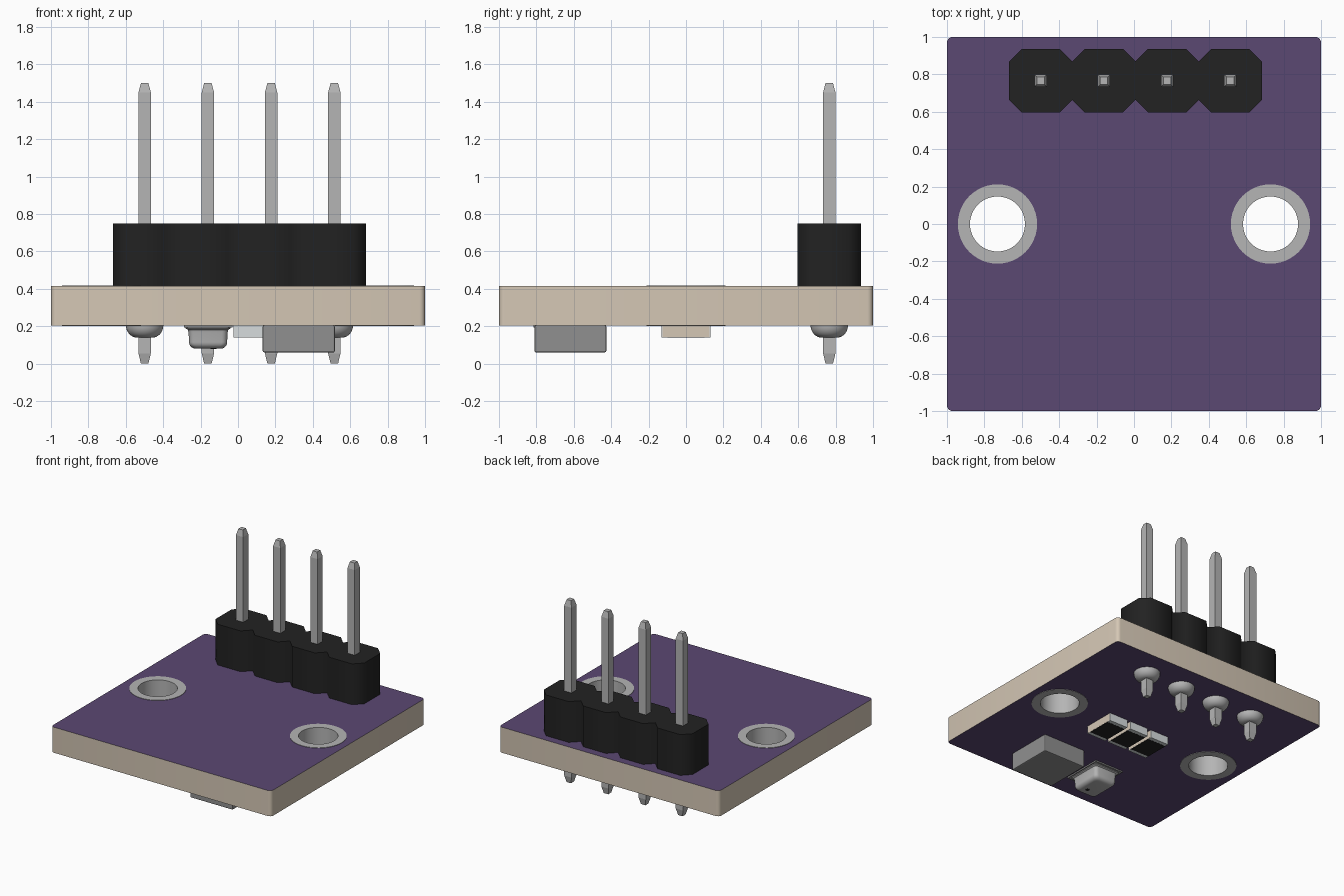
import bpy
import bmesh
from math import sin, cos, pi, radians

old = bpy.data.objects.get("Cube")
if old:
    bpy.data.objects.remove(old, do_unlink=True)


def material(name, rgb, metallic=0.0):
    mat = bpy.data.materials.new(name)
    mat.use_nodes = True
    color = (*rgb, 1)
    mat.diffuse_color = color
    bsdf = next(n for n in mat.node_tree.nodes if n.type == 'BSDF_PRINCIPLED')
    bsdf.inputs["Base Color"].default_value = color
    bsdf.inputs["Metallic"].default_value = metallic
    return mat


PURPLE = material("purple_mask", (0.105, 0.065, 0.17))
TAN = material("tan_laminate", (0.66, 0.57, 0.46))
BLACK = material("black_plastic", (0.016, 0.016, 0.016))
METAL = material("tinned_metal", (0.46, 0.46, 0.46))
GREY = material("grey_package", (0.28, 0.28, 0.28))
LIGHT = material("light_terminal", (0.68, 0.72, 0.73))


def finish(name, bm, mat, smooth=False):
    bmesh.ops.remove_doubles(bm, verts=bm.verts, dist=0.0001)
    bmesh.ops.recalc_face_normals(bm, faces=bm.faces)
    mesh = bpy.data.meshes.new(name)
    bm.to_mesh(mesh)
    bm.free()
    mesh.materials.append(mat)
    if smooth:
        for p in mesh.polygons:
            p.use_smooth = True
        mesh.set_sharp_from_angle(angle=radians(35))
    obj = bpy.data.objects.new(name, mesh)
    bpy.context.collection.objects.link(obj)
    return obj


def circle(cx, cy, r, n=48):
    return [(cx + r * cos(2 * pi * i / n), cy + r * sin(2 * pi * i / n)) for i in range(n)]


def rounded_rect(cx, cy, hx, hy, r=0.0, steps=4):
    if r == 0:
        return [(cx + sx * hx, cy + sy * hy) for sx, sy in ((1, 1), (-1, 1), (-1, -1), (1, -1))]
    pts = []
    for k, (sx, sy) in enumerate(((1, 1), (-1, 1), (-1, -1), (1, -1))):
        for i in range(steps + 1):
            a = pi / 2 * (k + i / steps)
            pts.append((cx + sx * (hx - r) + r * cos(a), cy + sy * (hy - r) + r * sin(a)))
    return pts


def plate(name, outlines, z0, z1, mat, smooth=False):
    """Extrude a filled flat outline; further outlines become holes."""
    curve = bpy.data.curves.new(name, 'CURVE')
    curve.dimensions = '2D'
    curve.fill_mode = 'BOTH'
    curve.extrude = (z1 - z0) / 2
    for pts in outlines:
        spline = curve.splines.new('POLY')
        spline.points.add(len(pts) - 1)
        for p, (x, y) in zip(spline.points, pts):
            p.co = (x, y, 0, 1)
        spline.use_cyclic_u = True
    temp = bpy.data.objects.new(name + "_outline", curve)
    bpy.context.collection.objects.link(temp)
    deps = bpy.context.evaluated_depsgraph_get()
    mesh = bpy.data.meshes.new_from_object(temp.evaluated_get(deps))
    bm = bmesh.new()
    bm.from_mesh(mesh)
    bmesh.ops.translate(bm, verts=bm.verts, vec=(0, 0, (z0 + z1) / 2))
    bpy.data.objects.remove(temp, do_unlink=True)
    bpy.data.curves.remove(curve)
    bpy.data.meshes.remove(mesh)
    obj = finish(name, bm, mat, smooth)
    return obj


def loft(name, sections, mat, smooth=False):
    """Bridge stacked (z, outline) sections and cap both ends."""
    bm = bmesh.new()
    rings = [[bm.verts.new((x, y, z)) for x, y in pts] for z, pts in sections]
    for a, b in zip(rings, rings[1:]):
        for i in range(len(a)):
            j = (i + 1) % len(a)
            bm.faces.new((a[i], a[j], b[j], b[i]))
    bm.faces.new(rings[0])
    bm.faces.new(rings[-1])
    return finish(name, bm, mat, smooth)


def box(name, x, y, hx, hy, z0, z1, mat):
    rect = rounded_rect(x, y, hx, hy)
    return loft(name, [(z0, rect), (z1, rect)], mat)


def lathe(name, x, y, profile, mat, closed=False):
    bm = bmesh.new()
    verts = [bm.verts.new((x + r, y, z)) for r, z in profile]
    pairs = list(zip(verts, verts[1:])) + ([(verts[-1], verts[0])] if closed else [])
    edges = [bm.edges.new(p) for p in pairs]
    bmesh.ops.spin(bm, geom=verts + edges, cent=(x, y, 0), axis=(0, 0, 1),
                   angle=2 * pi, steps=48, use_merge=True)
    return finish(name, bm, mat, True)


BOTTOM, TOP = 0.205, 0.415
HOLE_X, HOLE_R = 0.73, 0.15

# Circuit board: coloured faces above and below, bare laminate at the rim
board = plate("circuit_board",
              [rounded_rect(0, 0, 1, 1, 0.03)] + [circle(s * HOLE_X, 0, HOLE_R) for s in (-1, 1)],
              BOTTOM, TOP, PURPLE, True)
board.data.materials.append(TAN)
for p in board.data.polygons:
    p.material_index = 0 if abs(p.normal.z) > 0.5 else 1

# Plated mounting holes with a thin flange on each face
t = 0.003
for side, s in (("left", 1), ("right", -1)):
    inner, outer, wall = HOLE_R - t, 0.212, HOLE_R
    lathe(side + "_mounting_hole_plating", s * HOLE_X, 0,
          [(inner, BOTTOM - t), (outer, BOTTOM - t), (outer, BOTTOM), (wall, BOTTOM),
           (wall, TOP), (outer, TOP), (outer, TOP + t), (inner, TOP + t)], METAL, True)

# Pin header housing: a row of joined octagons
PITCH, HEADER_Y, HALF, CUT = 0.338, 0.766, 0.169, 0.066
pin_xs = [0.008 + PITCH * (i - 1.5) for i in range(4)]
near, far = [], []
for x in pin_xs:
    for dx, dy in ((-HALF, HALF - CUT), (-HALF + CUT, HALF), (HALF - CUT, HALF), (HALF, HALF - CUT)):
        if near and dx == -HALF:
            continue
        near.append((x + dx, HEADER_Y - dy))
        far.append((x + dx, HEADER_Y + dy))
plate("header_housing", [near + far[::-1]], TOP, 0.75, BLACK)

# Square pins with tapered tips, and their solder fillets
for i, x in enumerate(pin_xs, 1):
    loft(f"header_pin_{i}",
         [(z, rounded_rect(x, HEADER_Y, h, h))
          for z, h in ((0, 0.02), (0.055, 0.033), (1.45, 0.033), (1.5, 0.02))], METAL)
    dome = [(0.04 + 0.06 * cos(a * pi / 16), BOTTOM - 0.066 * sin(a * pi / 16)) for a in range(9)]
    lathe(f"solder_fillet_{i}", x, HEADER_Y, dome + [(0, dome[-1][1])], METAL)

# Large chip package under the board
package = box("chip_package", 0.325, -0.618, 0.193, 0.192, 0.06, BOTTOM, GREY)
bevel = package.modifiers.new("edge_bevel", 'BEVEL')
bevel.width = 0.008
bevel.segments = 2

# Sensor: base plate, drawn metal can with a flared foot, and port
SX, SY = -0.16, -0.648
box("sensor_base", SX, SY, 0.13, 0.167, 0.194, BOTTOM, GREY)
can = [(0.194, 0.0, 0.03), (0.188, 0.0, 0.03), (0.181, 0.012, 0.03), (0.165, 0.016, 0.03)]
can += [(0.115 - 0.035 * sin(a), 0.018 + 0.035 * (1 - cos(a)), 0.03) for a in
        [k * pi / 10 for k in range(6)]]
loft("sensor_can",
     [(z, rounded_rect(SX, SY, 0.12 - inset, 0.15 - inset, r)) for z, inset, r in can], METAL, True)
plate("sensor_port", [circle(-0.13, -0.70, 0.016, 24)], 0.079, 0.082, BLACK)

# Three small resistors: ceramic body, dark coat, end terminals
for i in range(3):
    x = 0.06 + 0.2 * (i - 1)
    box(f"resistor_body_{i + 1}", x, 0, 0.085, 0.126, 0.143, BOTTOM, TAN)
    box(f"resistor_coat_{i + 1}", x, 0, 0.084, 0.1, 0.139, 0.143, BLACK)
    for side, s in (("back", 1), ("front", -1)):
        box(f"resistor_{side}_terminal_{i + 1}", x, s * 0.128, 0.085, 0.003, 0.14, BOTTOM, LIGHT)
        box(f"resistor_{side}_pad_{i + 1}", x, s * 0.114, 0.084, 0.014, 0.14, 0.143, LIGHT)
